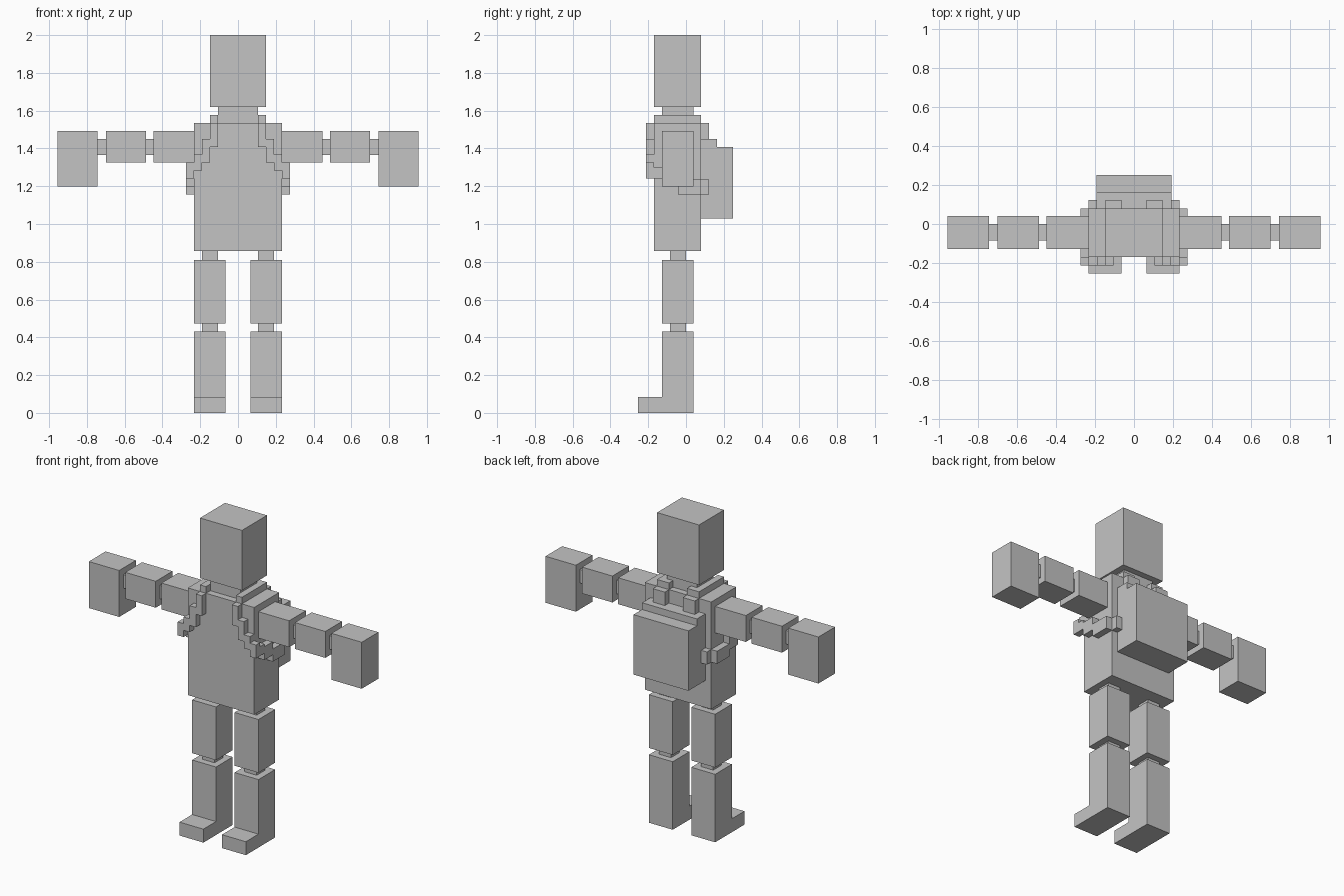
import bpy, bmesh

grey = bpy.data.materials.new("light_grey")
grey.diffuse_color = (0.55, 0.55, 0.55, 1)


def boxes(name, *specs):
    """One object made of boxes, each given as (x0, x1, y0, y1, z0, z1)."""
    bm = bmesh.new()
    for x0, x1, y0, y1, z0, z1 in specs:
        for v in bmesh.ops.create_cube(bm, size=1)["verts"]:
            v.co = (x0 + (v.co.x + .5) * (x1 - x0),
                    y0 + (v.co.y + .5) * (y1 - y0),
                    z0 + (v.co.z + .5) * (z1 - z0))
    mesh = bpy.data.meshes.new(name)
    bm.to_mesh(mesh)
    bm.free()
    mesh.materials.append(grey)
    ob = bpy.data.objects.new(name, mesh)
    bpy.context.collection.objects.link(ob)
    return ob


def pair(name, *specs):
    """Boxes on the +x side with a mirrored copy on the -x side."""
    ob = boxes(name, *specs)
    ob.modifiers.new("mirror", "MIRROR").use_mirror_merge = False


# Head, neck and body
boxes("head", (-.147, .147, -.17, .08, 1.62, 2))
boxes("neck", (-.105, .105, -.127, .04, 1.535, 1.62))
boxes("torso", (-.232, .232, -.17, .08, .857, 1.535))

# Arms held out sideways
pair("upper_arm", (.232, .447, -.127, .04, 1.325, 1.492))
pair("elbow", (.447, .487, -.085, 0, 1.365, 1.45))
pair("forearm", (.487, .70, -.127, .04, 1.325, 1.492))
pair("wrist", (.70, .743, -.085, 0, 1.365, 1.45))
pair("hand", (.743, .955, -.127, .04, 1.198, 1.492))

# Legs
pair("hip", (.105, .19, -.085, 0, .81, .857))
pair("thigh", (.065, .232, -.127, .04, .473, .81))
pair("knee", (.105, .19, -.085, 0, .43, .473))
pair("shin", (.065, .232, -.127, .04, 0, .43))
pair("foot", (.065, .232, -.253, -.127, 0, .085))

# Backpack: tall inner layer, shorter outer layer
boxes("backpack", (-.192, .192, .08, .165, 1.028, 1.45),
      (-.192, .192, .165, .25, 1.028, 1.407))

# Stepped straps over the shoulders and under the arms
pair("shoulder_strap",
     (.105, .147, -.17, .08, 1.535, 1.577),
     (.063, .105, .04, .08, 1.535, 1.577),
     (.063, .147, .08, .122, 1.45, 1.535))
pair("chest_strap",
     (.105, .147, -.212, -.17, 1.407, 1.535),
     (.147, .19, -.212, -.17, 1.325, 1.45),
     (.19, .232, -.212, -.17, 1.282, 1.367))
pair("side_strap",
     (.232, .274, -.212, -.17, 1.24, 1.325),
     (.232, .274, -.17, -.127, 1.24, 1.30),
     (.232, .274, -.127, -.042, 1.198, 1.282),
     (.232, .274, -.042, .08, 1.155, 1.235),
     (.19, .232, .08, .122, 1.155, 1.235))
